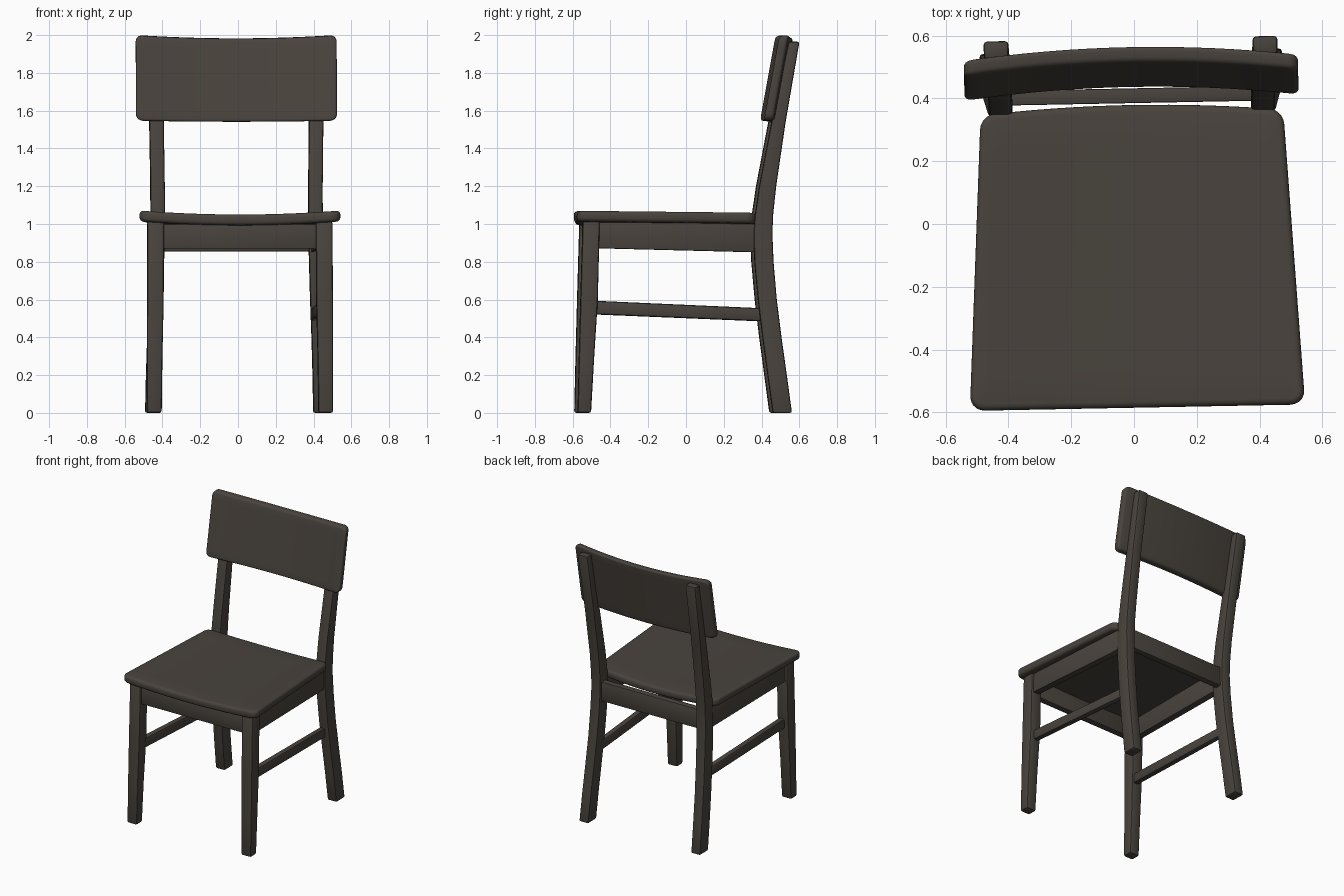
import bpy, bmesh, math
from mathutils import Matrix

if "Cube" in bpy.data.objects:
    bpy.data.objects.remove(bpy.data.objects["Cube"])

wood = bpy.data.materials.new("dark brown wood")
wood.diffuse_color = (0.066, 0.056, 0.046, 1)
wood.use_nodes = True
wood.node_tree.nodes["Principled BSDF"].inputs["Base Color"].default_value = wood.diffuse_color
TURN = Matrix.Rotation(math.radians(1.1), 4, 'Z')   # chair stands slightly turned


def finish(bm, name):
    bmesh.ops.recalc_face_normals(bm, faces=bm.faces)
    bm.transform(TURN)
    me = bpy.data.meshes.new(name)
    bm.to_mesh(me)
    bm.free()
    me.materials.append(wood)
    me.shade_smooth()
    me.set_sharp_from_angle(angle=math.radians(35))
    ob = bpy.data.objects.new(name, me)
    bpy.context.collection.objects.link(ob)


def loft(name, axis, sections, bevel=0.01, side=1):
    """Bar through rectangles (t, a0, a1, b0, b1) along axis 'x', 'y' or 'z'."""
    bm = bmesh.new()
    rings = []
    for t, a0, a1, b0, b1 in sections:
        ring = []
        for a, b in ((a0, b0), (a1, b0), (a1, b1), (a0, b1)):
            co = {'x': (t, a, b), 'y': (a, t, b), 'z': (a, b, t)}[axis]
            ring.append(bm.verts.new((co[0] * side, co[1], co[2])))
        rings.append(ring)
    bm.faces.new(rings[0])
    bm.faces.new(rings[-1])
    for r, s in zip(rings, rings[1:]):
        for i in range(4):
            j = (i + 1) % 4
            bm.faces.new((r[i], r[j], s[j], s[i]))
    bmesh.ops.recalc_face_normals(bm, faces=bm.faces)
    # round the long corners and the end rims only
    edges = [e for e in bm.edges if e.calc_face_angle() > 0.8]
    bmesh.ops.bevel(bm, geom=edges, offset=bevel, segments=2, profile=0.5, affect='EDGES')
    finish(bm, name)


def panel(name, w, d, t, corner, rim, bend):
    """Rounded flat board in xy, then bent by a function of its points."""
    bm = bmesh.new()
    bmesh.ops.create_cube(bm, size=1, matrix=Matrix.Diagonal((w, d, t, 1)))
    up = [e for e in bm.edges if abs(e.verts[0].co.z - e.verts[1].co.z) > t / 2]
    bmesh.ops.bevel(bm, geom=up, offset=corner, segments=5, profile=0.5, affect='EDGES')
    rims = [e for e in bm.edges if abs(e.verts[0].co.z - e.verts[1].co.z) < 1e-5]
    bmesh.ops.bevel(bm, geom=rims, offset=rim, segments=4, profile=0.5, affect='EDGES')
    for axis, size, n in ((0, w, 16), (1, d, 8)):
        for i in range(1, n):
            p, no = [0, 0, 0], [0, 0, 0]
            p[axis], no[axis] = size * (i / n - 0.5), 1
            bmesh.ops.bisect_plane(bm, geom=bm.verts[:] + bm.edges[:] + bm.faces[:],
                                   plane_co=p, plane_no=no)
    for v in bm.verts:
        v.co = bend(*v.co)
    finish(bm, name)


# Seat: tapers to the back, dished across, back edge bowed
def seat_bend(x, y, z):
    u, t = x / 0.5, y / 0.94 + 0.5
    dish = 1 - u * u
    return (u * (0.534 - 0.052 * t), y - 0.115 + 0.024 * dish * t * t,
            z + 1.043 - 0.021 * dish - 0.010 * t)


panel("seat", 1.0, 0.94, 0.057, 0.045, 0.02, seat_bend)


# Backrest: bowed to the rear, leaning back, top edge dipped
def back_bend(x, y, z):
    t = y / 0.455 + 0.5
    bow = 1 - (x / 0.532) ** 2
    return (x, 0.425 - z + 0.034 * bow + 0.082 * t,
            1.548 + 0.452 * t - bow * (0.006 + 0.012 * t) - 0.08 * z)


panel("backrest", 1.064, 0.455, 0.05, 0.035, 0.015, back_bend)

for side, label in ((-1, "left"), (1, "right")):
    # Front leg, tapered to the floor
    loft("front_leg_" + label, 'z', [
        (0.0, 0.415, 0.493, -0.583, -0.512),
        (0.3, 0.411, 0.493, -0.576, -0.495),
        (0.6, 0.404, 0.492, -0.568, -0.476),
        (1.015, 0.402, 0.490, -0.556, -0.466)], 0.012, side)
    # Rear leg sweeping up into the back post
    loft("rear_leg_" + label, 'z', [
        (0.0, 0.408, 0.482, 0.450, 0.552),
        (0.2, 0.404, 0.478, 0.423, 0.525),
        (0.4, 0.398, 0.472, 0.396, 0.497),
        (0.6, 0.390, 0.465, 0.372, 0.472),
        (0.8, 0.384, 0.460, 0.354, 0.455),
        (0.95, 0.380, 0.456, 0.350, 0.449),
        (1.05, 0.380, 0.456, 0.357, 0.453),
        (1.2, 0.380, 0.456, 0.379, 0.469),
        (1.54, 0.384, 0.461, 0.444, 0.519),
        (1.965, 0.389, 0.468, 0.535, 0.592)], 0.011, side)
    # Side apron and side stretcher
    loft("side_apron_" + label, 'y', [
        (-0.49, 0.425, 0.475, 0.872, 1.015),
        (0.38, 0.395, 0.446, 0.850, 1.0)], 0.005, side)
    loft("side_stretcher_" + label, 'y', [
        (-0.50, 0.418, 0.462, 0.522, 0.594),
        (0.42, 0.392, 0.434, 0.484, 0.553)], 0.012, side)

# Front and rear aprons
loft("front_apron", 'x', [(-0.42, -0.542, -0.495, 0.870, 1.0),
                          (0.42, -0.542, -0.495, 0.870, 1.0)], 0.005)
loft("rear_apron", 'x', [(-0.40, 0.385, 0.432, 0.855, 0.995),
                         (0.40, 0.385, 0.432, 0.855, 0.995)], 0.005)
